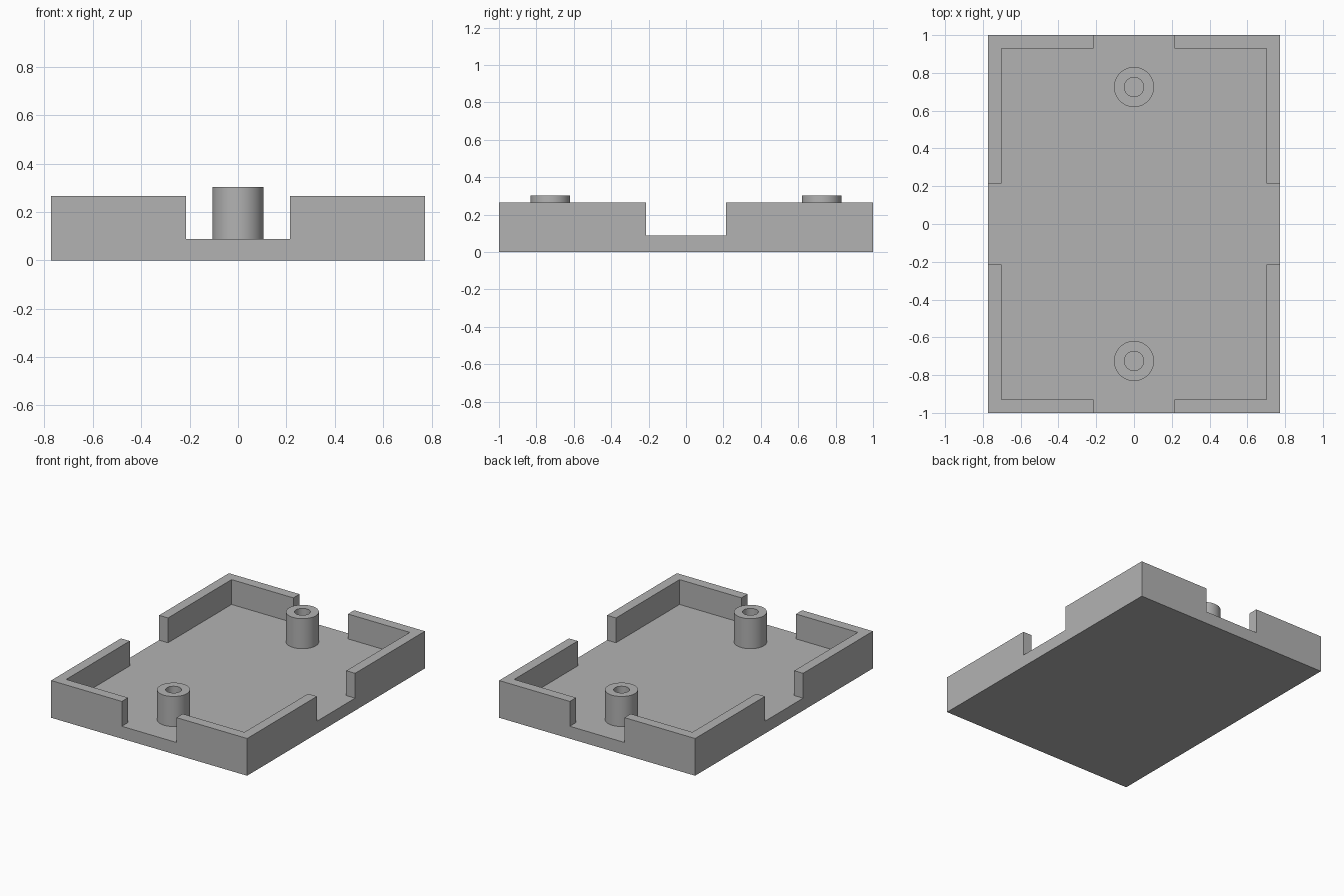
import bpy, bmesh, math
from mathutils import Vector, Matrix

cube = bpy.data.objects.get("Cube")
if cube:
    bpy.data.objects.remove(cube, do_unlink=True)

HALF_X, HALF_Y = 0.772, 1.0
WALL, FLOOR, RIM = 0.07, 0.088, 0.265
NOTCH = 0.215
POST_Y, POST_R, HOLE_R, POST_TOP = 0.725, 0.106, 0.051, 0.302

grey = bpy.data.materials.new("grey plastic")
grey.use_nodes = True
grey.diffuse_color = (0.45, 0.45, 0.45, 1)
grey.node_tree.nodes["Principled BSDF"].inputs["Base Color"].default_value = grey.diffuse_color


def add_object(name, bm):
    mesh = bpy.data.meshes.new(name)
    bm.to_mesh(mesh)
    bm.free()
    mesh.materials.append(grey)
    obj = bpy.data.objects.new(name, mesh)
    bpy.context.collection.objects.link(obj)
    return obj


def box(name, half_x, half_y, bottom, top):
    bm = bmesh.new()
    size = Matrix.Diagonal((2 * half_x, 2 * half_y, top - bottom, 1))
    move = Matrix.Translation((0, 0, (bottom + top) / 2))
    bmesh.ops.create_cube(bm, size=1, matrix=move @ size)
    return add_object(name, bm)


def activate(obj):
    bpy.ops.object.select_all(action='DESELECT')
    obj.select_set(True)
    bpy.context.view_layer.objects.active = obj


def cut(target, cutter):
    cutter.hide_render = True
    mod = target.modifiers.new("cut", 'BOOLEAN')
    mod.operation, mod.solver, mod.object = 'DIFFERENCE', 'EXACT', cutter
    activate(target)
    bpy.ops.object.modifier_apply(modifier=mod.name)
    bpy.data.objects.remove(cutter, do_unlink=True)


# Tray: solid block, hollowed, with a notch in the middle of each wall
tray = box("tray", HALF_X, HALF_Y, 0, RIM)
cut(tray, box("cavity_cutter", HALF_X - WALL, HALF_Y - WALL, FLOOR, 1))
cut(tray, box("end_notch_cutter", NOTCH, HALF_Y + 1, FLOOR, 1))
cut(tray, box("side_notch_cutter", HALF_X + 1, NOTCH, FLOOR, 1))


# Screw posts: hollow tubes standing on the tray floor
def screw_post(name, y):
    bm = bmesh.new()
    profile = [(POST_R, FLOOR), (POST_R, POST_TOP), (HOLE_R, POST_TOP), (HOLE_R, FLOOR)]
    verts = [bm.verts.new((r, 0, z)) for r, z in profile]
    edges = [bm.edges.new(pair) for pair in zip(verts, verts[1:])]
    bmesh.ops.spin(bm, geom=verts + edges, cent=(0, 0, 0), axis=(0, 0, 1),
                   angle=math.tau, steps=48)
    bmesh.ops.remove_doubles(bm, verts=bm.verts, dist=0.0001)
    bm.normal_update()
    # Make the outside face outward
    top = max(bm.faces, key=lambda f: f.calc_center_median().z)
    if top.normal.z < 0:
        bmesh.ops.reverse_faces(bm, faces=bm.faces)
    bmesh.ops.translate(bm, verts=bm.verts, vec=Vector((0, y, 0)))
    post = add_object(name, bm)
    activate(post)
    bpy.ops.object.shade_smooth_by_angle(angle=math.radians(30))


screw_post("front_screw_post", -POST_Y)
screw_post("back_screw_post", POST_Y)
